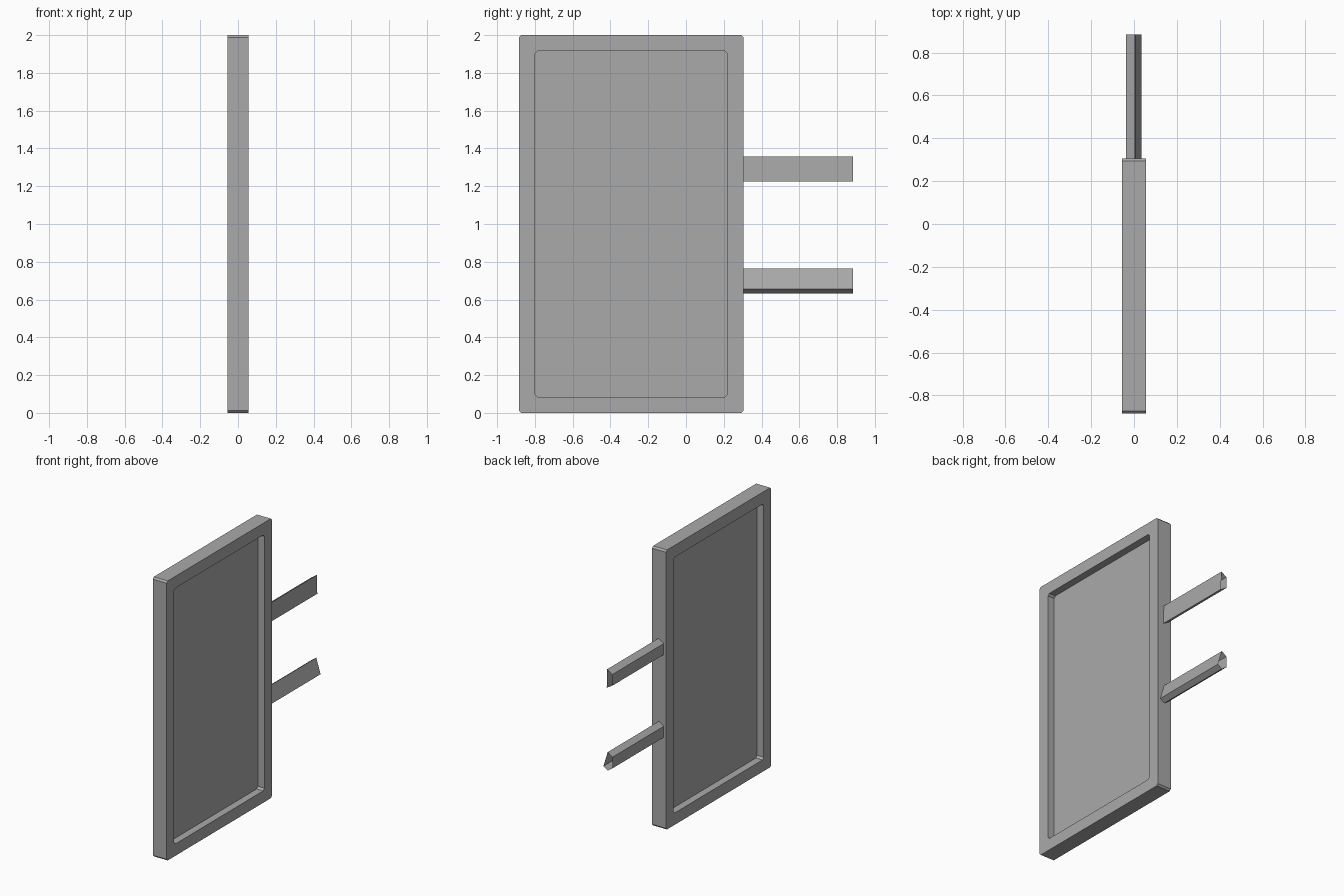
import bpy
import bmesh

cube = bpy.data.objects.get("Cube")
if cube:
    bpy.data.objects.remove(cube, do_unlink=True)

# One grey for everything
grey = bpy.data.materials.new("mid_grey")
grey.use_nodes = True
colour = (0.4, 0.4, 0.4, 1)
grey.diffuse_color = colour
grey.node_tree.nodes["Principled BSDF"].inputs["Base Color"].default_value = colour


def finish(name, bm):
    bmesh.ops.recalc_face_normals(bm, faces=bm.faces)
    mesh = bpy.data.meshes.new(name)
    bm.to_mesh(mesh)
    bm.free()
    mesh.materials.append(grey)
    obj = bpy.data.objects.new(name, mesh)
    bpy.context.collection.objects.link(obj)
    return obj


def clipped_rectangle(y0, y1, z0, z1, c):
    """Rectangle outline in the YZ plane with cut corners."""
    return [(y0 + c, z0), (y1 - c, z0), (y1, z0 + c), (y1, z1 - c),
            (y1 - c, z1), (y0 + c, z1), (y0, z1 - c), (y0, z0 + c)]


def bridge(bm, a, b):
    """Quads between two closed loops of equal length."""
    for i in range(len(a)):
        j = (i + 1) % len(a)
        bm.faces.new((a[i], a[j], b[j], b[i]))


HALF = 0.055
outer = clipped_rectangle(-0.885, 0.305, 0, 2, 0.012)
inner = clipped_rectangle(-0.8, 0.22, 0.085, 1.915, 0.014)

# Frame: a closed band around the opening
bm = bmesh.new()
loops = [[bm.verts.new((x, y, z)) for y, z in outline]
         for x, outline in ((HALF, outer), (-HALF, outer), (-HALF, inner), (HALF, inner))]
for k in range(4):
    bridge(bm, loops[k], loops[(k + 1) % 4])
finish("sign_frame", bm)

# Thin panel recessed on both sides
bm = bmesh.new()
sides = [[bm.verts.new((x, y, z)) for y, z in inner] for x in (0.003, -0.003)]
for side in sides:
    bm.faces.new(side)
bridge(bm, *sides)
finish("sign_panel", bm)


# Open-ended folded sheet brackets running back from the frame
def bracket(name, section):
    bm = bmesh.new()
    near, far = [[bm.verts.new((x, y, z)) for x, z in section] for y in (0.305, 0.885)]
    bridge(bm, near, far)
    finish(name, bm)


bracket("upper_bracket", [(0.004, 1.357), (0.008, 1.224), (-0.037, 1.25), (-0.037, 1.33)])
bracket("lower_bracket", [(0.0, 0.765), (0.034, 0.655), (0.0, 0.632),
                          (-0.037, 0.658), (-0.037, 0.738)])
